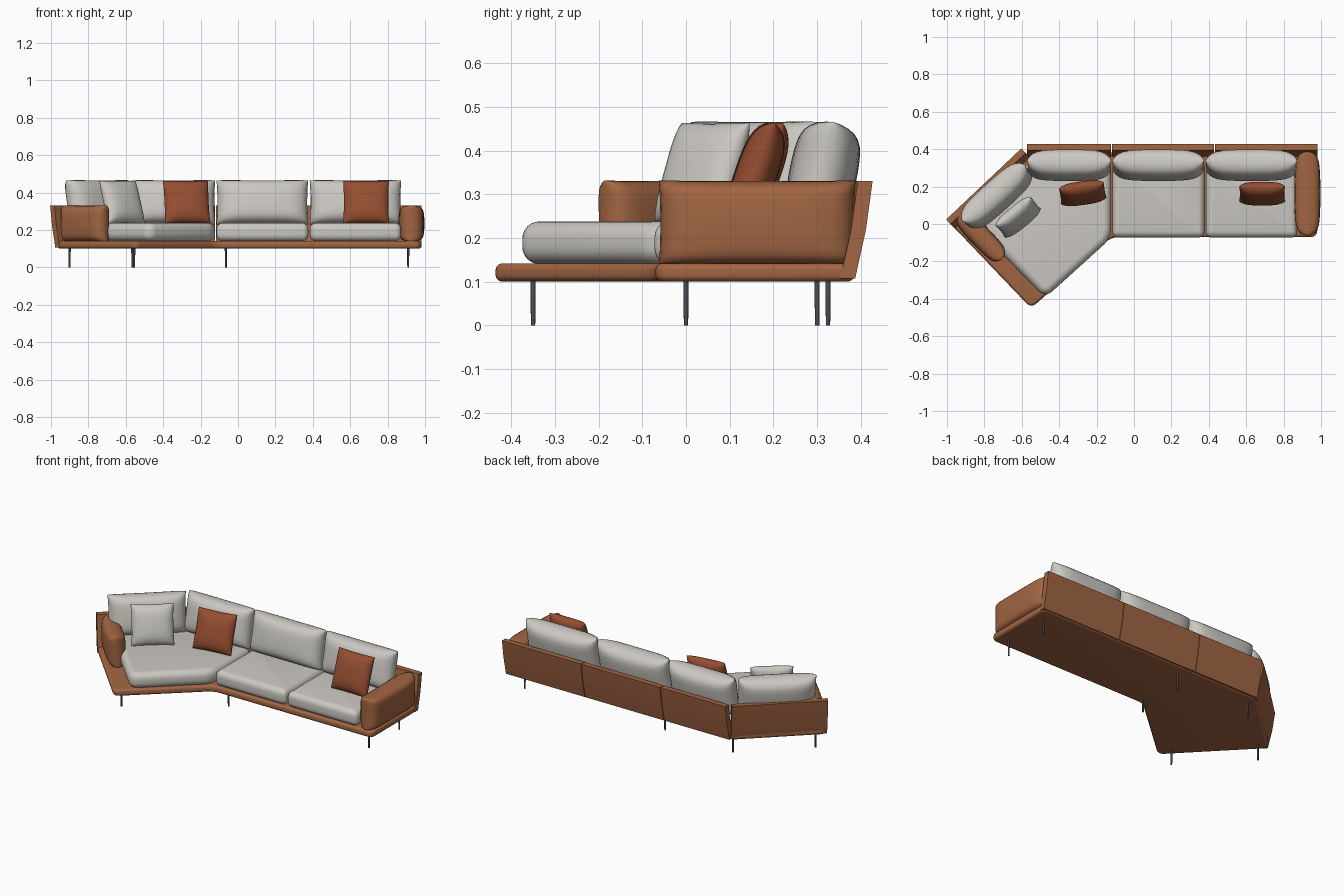
import bpy, bmesh
from math import sin, pi, radians
from mathutils import Vector, Matrix

if "Cube" in bpy.data.objects:
    bpy.data.objects.remove(bpy.data.objects["Cube"])


def material(name, rgb):
    m = bpy.data.materials.new(name)
    m.diffuse_color = (*rgb, 1)
    m.use_nodes = True
    m.node_tree.nodes["Principled BSDF"].inputs["Base Color"].default_value = m.diffuse_color
    return m


LEATHER = material("tan_leather", (0.36, 0.13, 0.055))
RUST = material("rust_fabric", (0.30, 0.075, 0.03))
FABRIC = material("pale_fabric", (0.60, 0.58, 0.54))
METAL = material("dark_metal", (0.07, 0.075, 0.085))


def finish(name, bm, mat, angle=40):
    bmesh.ops.recalc_face_normals(bm, faces=bm.faces[:])
    me = bpy.data.meshes.new(name)
    bm.to_mesh(me)
    bm.free()
    me.materials.append(mat)
    ob = bpy.data.objects.new(name, me)
    bpy.context.collection.objects.link(ob)
    bpy.ops.object.select_all(action='DESELECT')
    ob.select_set(True)
    bpy.context.view_layer.objects.active = ob
    bpy.ops.object.shade_smooth_by_angle(angle=radians(angle))
    return ob


def slab(name, pts, z0, z1, corner, edge, mat):
    """Plan outline raised into a slab with rounded corners and rims."""
    bm = bmesh.new()
    f = bm.faces.new([bm.verts.new((x, y, z0)) for x, y in pts])
    top = bmesh.ops.extrude_face_region(bm, geom=[f])["geom"]
    bmesh.ops.translate(bm, vec=(0, 0, z1 - z0),
                        verts=[v for v in top if isinstance(v, bmesh.types.BMVert)])
    upright = [e for e in bm.edges if abs(e.verts[0].co.z - e.verts[1].co.z) > 0.01]
    bmesh.ops.bevel(bm, geom=upright, offset=corner, segments=6, profile=0.5, affect='EDGES')
    rims = [e for e in bm.edges if abs(e.verts[0].co.z - e.verts[1].co.z) < 1e-4
            and any(abs(fc.calc_center_median().z - (z0 + z1) / 2) < 1e-3 for fc in e.link_faces)]
    bmesh.ops.bevel(bm, geom=rims, offset=edge, segments=6, profile=0.5, affect='EDGES')
    return finish(name, bm, mat)


def cushion(name, w, h, t, power, loc, rot, lean, mat, sag=0.02, n=18):
    """Upright padded cushion: two puffed grids joined at a seam."""
    bm = bmesh.new()
    for side in (-1, 1):
        grid = []
        for j in range(n + 1):
            v = sin(pi / 2 * (2 * j / n - 1))
            row = []
            for i in range(n + 1):
                u = sin(pi / 2 * (2 * i / n - 1))
                puff = max(0, (1 - abs(u) ** power) * (1 - abs(v) ** power)) ** 0.5
                puff *= 0.85 + 0.15 * (1 - u * u) * (1 - v * v)
                row.append(bm.verts.new((u * w / 2 * (1 - sag * (1 - v * v)),
                                         side * puff * t / 2,
                                         v * h / 2 * (1 - sag * (1 - u * u)))))
            grid.append(row)
        for j in range(n):
            for i in range(n):
                bm.faces.new((grid[j][i], grid[j][i + 1], grid[j + 1][i + 1], grid[j + 1][i]))
    bmesh.ops.remove_doubles(bm, verts=bm.verts[:], dist=1e-5)
    bm.transform(Matrix.Translation(loc) @ Matrix.Rotation(radians(rot), 4, 'Z')
                 @ Matrix.Rotation(-lean, 4, 'X'))
    return finish(name, bm, mat, 60)


def back_panel(name, a, b):
    """Leaning shell panel whose outer foot runs from a to b."""
    a, b = Vector((*a, 0)), Vector((*b, 0))
    d = (b - a).normalized()
    out = Vector((-d.y, d.x, 0))
    bm = bmesh.new()
    rings = []
    for z, o in ((0.107, 0.0), (0.22, 0.025), (0.33, 0.04)):
        rings.append([bm.verts.new(p + out * (o - k) + Vector((0, 0, z)))
                      for p, k in ((a, 0), (b, 0), (b, 0.034), (a, 0.034))])
    for lo, hi in zip(rings, rings[1:]):
        for i in range(4):
            bm.faces.new((lo[i], lo[(i + 1) % 4], hi[(i + 1) % 4], hi[i]))
    bm.faces.new(rings[0])
    bm.faces.new(rings[-1])
    sharp = [e for e in bm.edges if e.calc_face_angle(0) > radians(40)]
    bmesh.ops.bevel(bm, geom=sharp, offset=0.012, segments=4, profile=0.5, affect='EDGES')
    return finish(name, bm, LEATHER)


# Platform with the angled chaise end
slab("base", [(0.98, -0.07), (0.98, 0.385), (-0.575, 0.38), (-0.98, 0.0),
              (-0.55, -0.45), (-0.12, -0.07)], 0.10, 0.142, 0.035, 0.016, LEATHER)

# Back shell panels
for i, (x0, x1) in enumerate(((-0.572, -0.122), (-0.118, 0.428), (0.432, 0.98))):
    back_panel(f"back_panel_{i + 1}", (x0, 0.387), (x1, 0.387))
back_panel("back_panel_angled", (-0.977, -0.005), (-0.575, 0.375))

# Padded arms
cushion("right_arm", 0.45, 0.195, 0.14, 10, (0.927, 0.163, 0.234), 90, 0, LEATHER, 0.015)
cushion("left_arm", 0.33, 0.195, 0.115, 8, (-0.818, -0.068, 0.234), -46, 0, LEATHER, 0.015)

# Seat cushions
slab("seat_corner", [(-0.122, -0.075), (-0.122, 0.32), (-0.55, 0.34), (-0.87, 0.01),
                     (-0.475, -0.395)], 0.14, 0.238, 0.05, 0.04, FABRIC)
for name, x0, x1 in (("seat_middle", -0.115, 0.376), ("seat_right", 0.384, 0.872)):
    slab(name, [(x0, -0.072), (x1, -0.072), (x1, 0.35), (x0, 0.35)],
         0.14, 0.238, 0.03, 0.035, FABRIC)

# Back cushions
for name, w, x in (("back_cushion_right", 0.49, 0.628), ("back_cushion_middle", 0.49, 0.130),
                   ("back_cushion_corner", 0.45, -0.347)):
    cushion(name, w, 0.24, 0.155, 6, (x, 0.314, 0.348), 0, 0.2, FABRIC)
cushion("back_cushion_angled", 0.45, 0.24, 0.155, 6, (-0.735, 0.148, 0.348), 42, 0.2, FABRIC)

# Throw pillows
cushion("throw_pillow_right", 0.245, 0.24, 0.095, 4, (0.685, 0.162, 0.35), 0, 0.34, RUST, 0.03)
cushion("throw_pillow_corner", 0.245, 0.24, 0.095, 4, (-0.275, 0.165, 0.35), 8, 0.34, RUST, 0.03)
cushion("throw_pillow_angled", 0.245, 0.24, 0.095, 4, (-0.62, 0.037, 0.35), 39, 0.34, FABRIC, 0.03)

# Slim metal legs
for i, (x, y) in enumerate(((0.91, 0), (0.91, 0.3), (-0.065, 0), (-0.065, 0.3),
                            (-0.555, 0.325), (-0.565, -0.35), (-0.90, 0.0))):
    bm = bmesh.new()
    bmesh.ops.create_cone(bm, cap_ends=True, segments=16, radius1=0.005, radius2=0.006, depth=0.104,
                          matrix=Matrix.Translation((x, y, 0.052)))
    finish(f"leg_{i + 1}", bm, METAL)
